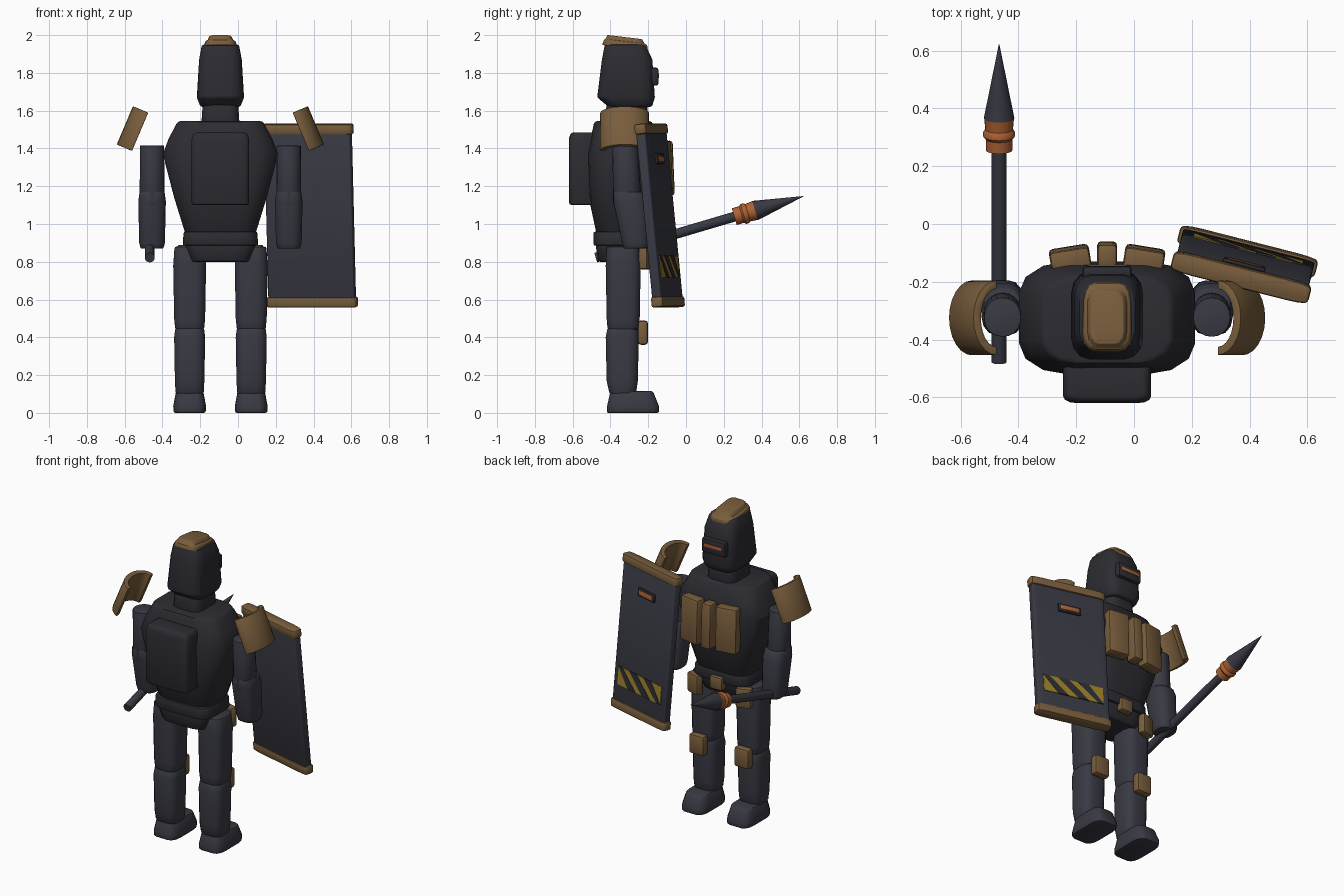
import bpy
import bmesh
import math
from mathutils import Matrix, Vector

default_cube = bpy.data.objects.get("Cube")
if default_cube:
    bpy.data.objects.remove(default_cube, do_unlink=True)


def make_material(name, red, green, blue):
    material = bpy.data.materials.new(name)
    material.use_nodes = True
    color = (red, green, blue, 1)
    material.diffuse_color = color
    shader = next(n for n in material.node_tree.nodes if n.type == "BSDF_PRINCIPLED")
    shader.inputs["Base Color"].default_value = color
    return material


DARK = make_material("dark armor", 0.025, 0.025, 0.032)
STEEL = make_material("gunmetal", 0.04, 0.041, 0.056)
BRONZE = make_material("bronze brown", 0.19, 0.11, 0.045)
COPPER = make_material("copper orange", 0.42, 0.12, 0.035)
YELLOW = make_material("hazard yellow", 0.32, 0.21, 0.025)

CENTER = -0.093  # the body's mirror plane
BODY = Matrix.Translation((CENTER, 0, 0))


def finish(name, bm, material, matrix=BODY, bevel=0.0):
    """Bevel the hard edges, place the mesh and shade it."""
    bmesh.ops.recalc_face_normals(bm, faces=bm.faces)
    if bevel:
        hard = [e for e in bm.edges
                if len(e.link_faces) == 2 and e.calc_face_angle() > math.radians(40)]
        bmesh.ops.bevel(bm, geom=hard, offset=bevel, segments=2, profile=0.5,
                        affect="EDGES", clamp_overlap=True)
    mesh = bpy.data.meshes.new(name)
    bm.to_mesh(mesh)
    bm.free()
    mesh.materials.append(material)
    obj = bpy.data.objects.new(name, mesh)
    bpy.context.collection.objects.link(obj)
    obj.matrix_world = matrix
    bpy.ops.object.select_all(action="DESELECT")
    obj.select_set(True)
    bpy.context.view_layer.objects.active = obj
    bpy.ops.object.shade_smooth_by_angle(angle=math.radians(35))
    return obj


def bridge(bm, rings):
    """Skin a stack of point rings and cap both ends."""
    loops = [[bm.verts.new(p) for p in ring] for ring in rings]
    count = len(loops[0])
    for low, high in zip(loops, loops[1:]):
        for i in range(count):
            j = (i + 1) % count
            bm.faces.new((low[i], low[j], high[j], high[i]))
    bm.faces.new(loops[0][::-1])
    bm.faces.new(loops[-1])


def loft(name, rows, material, corner=0.5, matrix=BODY, bevel=0.01, steps=4):
    """Rounded-rectangle sections; each row is z, half width, back y, front y."""
    rings = []
    for z, half, back, front in rows:
        mid, depth = (back + front) / 2, (front - back) / 2
        rx, ry = half * corner, depth * corner
        ring = []
        for quarter, (sx, sy) in enumerate([(1, 1), (-1, 1), (-1, -1), (1, -1)]):
            for step in range(steps):
                a = (quarter + step / (steps - 1) * 0.999) * math.pi / 2
                ring.append((sx * (half - rx) + rx * math.cos(a),
                             mid + sy * (depth - ry) + ry * math.sin(a), z))
        rings.append(ring)
    bm = bmesh.new()
    bridge(bm, rings)
    bmesh.ops.remove_doubles(bm, verts=bm.verts, dist=0.0005)
    return finish(name, bm, material, matrix, bevel)


def box(name, size, place, material, matrix=BODY, bevel=0.01, turn=0.0, tilt=0.0):
    bm = bmesh.new()
    bmesh.ops.create_cube(bm, size=1)
    bmesh.ops.scale(bm, vec=size, verts=bm.verts)
    local = (Matrix.Translation(place) @ Matrix.Rotation(turn, 4, "Z")
             @ Matrix.Rotation(tilt, 4, "X"))
    return finish(name, bm, material, matrix @ local, bevel)


# Head, crest, visor and neck
loft("helmet", [(1.62, 0.105, -0.41, -0.18), (1.67, 0.125, -0.47, -0.165),
                (1.87, 0.113, -0.445, -0.178), (1.95, 0.098, -0.43, -0.215)], DARK)
crest_frame = Matrix.Translation((CENTER, -0.322, 1.943)) @ Matrix.Rotation(-0.12, 4, "X")
loft("helmet_crest", [(-0.01, 0.088, -0.122, 0.122), (0.018, 0.08, -0.115, 0.115),
                      (0.024, 0.068, -0.108, 0.1), (0.046, 0.058, -0.1, 0.085)],
     BRONZE, matrix=crest_frame, bevel=0.005)
box("visor_plate", (0.17, 0.045, 0.095), (0, -0.168, 1.78), DARK, bevel=0.012)
box("visor_slit", (0.13, 0.008, 0.022), (0, -0.146, 1.785), COPPER, bevel=0.002)
loft("neck", [(1.5, 0.103, -0.43, -0.2), (1.65, 0.093, -0.42, -0.205)], DARK)

# Torso, backpack, belt and pelvis
loft("torso", [(0.93, 0.18, -0.47, -0.2), (1.14, 0.245, -0.515, -0.155),
               (1.37, 0.305, -0.52, -0.13), (1.45, 0.275, -0.505, -0.145),
               (1.545, 0.225, -0.485, -0.18)], DARK, corner=0.55, bevel=0.015)
loft("backpack", [(1.1, 0.152, -0.62, -0.47), (1.45, 0.152, -0.62, -0.47),
                  (1.485, 0.14, -0.61, -0.47)], DARK, corner=0.3, bevel=0.015)
loft("belt", [(0.885, 0.2, -0.49, -0.19), (0.96, 0.195, -0.49, -0.19)], DARK, corner=0.45)
loft("pelvis", [(0.8, 0.155, -0.465, -0.23), (0.9, 0.192, -0.48, -0.2)], DARK)

# Chest pouches and belt buckle
box("chest_center_strip", (0.07, 0.08, 0.29), (0, -0.105, 1.295), BRONZE,
    bevel=0.015, tilt=0.04)
box("buckle", (0.09, 0.05, 0.085), (0, -0.195, 0.885), BRONZE, bevel=0.012)


def shoulder_pad(name, side):
    """Half-round shell leaning in over the upper arm."""
    arc = [math.pi * (i / 12 - 0.5) for i in range(13)]
    outer = [(0.088 * math.cos(a), 0.13 * math.sin(a)) for a in arc]
    inner = [(0.058 * math.cos(a), 0.1 * math.sin(a)) for a in reversed(arc)]
    rings = [[(side * x, y, z) for x, y in outer + inner] for z in (-0.11, 0.11)]
    bm = bmesh.new()
    bridge(bm, rings)
    frame = (Matrix.Translation((CENTER + side * 0.425, -0.325, 1.488))
             @ Matrix.Rotation(-side * 0.4, 4, "Y"))
    finish(name, bm, BRONZE, frame, 0.004)


# Paired parts
for label, side in (("left", 1), ("right", -1)):
    box(label + "_chest_pouch", (0.14, 0.075, 0.29), (side * 0.128, -0.12, 1.295), BRONZE,
        bevel=0.015, turn=-side * 0.16, tilt=0.04)
    box(label + "_hip_pouch", (0.1, 0.05, 0.13), (side * 0.178, -0.215, 0.825), BRONZE,
        bevel=0.014, turn=-side * 0.3)
    leg = Matrix.Translation((CENTER + side * 0.163, 0, 0))
    loft(label + "_thigh", [(0.44, 0.076, -0.415, -0.25), (0.5, 0.082, -0.42, -0.245),
                            (0.78, 0.087, -0.425, -0.24), (0.88, 0.08, -0.42, -0.25)],
         STEEL, 0.6, leg)
    loft(label + "_shin", [(0.1, 0.074, -0.405, -0.265), (0.17, 0.078, -0.42, -0.255),
                           (0.4, 0.082, -0.425, -0.25), (0.45, 0.076, -0.415, -0.255)],
         STEEL, 0.6, leg)
    loft(label + "_boot", [(0, 0.085, -0.42, -0.142), (0.035, 0.087, -0.418, -0.143),
                           (0.115, 0.072, -0.4, -0.175)], STEEL, 0.5, leg)
    box(label + "_knee_pad", (0.11, 0.055, 0.13), (side * 0.163, -0.228, 0.425), BRONZE,
        bevel=0.018)
    arm = Matrix.Translation((CENTER + side * 0.362, 0, 0))
    loft(label + "_upper_arm", [(1.1, 0.066, -0.385, -0.235), (1.415, 0.064, -0.39, -0.255)],
         STEEL, 0.95, arm, 0.003, 6)
    loft(label + "_forearm", [(0.87, 0.06, -0.33, -0.2), (0.9, 0.068, -0.338, -0.195),
                              (1.12, 0.073, -0.385, -0.205), (1.17, 0.066, -0.385, -0.225)],
         STEEL, 0.7, arm, 0.006)
    shoulder_pad(label + "_shoulder_pad", side)

# Spear, turned along its own axis
butt, tip = Vector((-0.467, -0.478, 0.822)), Vector((-0.467, 0.622, 1.147))
spear_frame = Matrix.Translation(butt) @ (tip - butt).to_track_quat("Z", "Y").to_matrix().to_4x4()
LENGTH = (tip - butt).length


def turned(name, material, profile):
    rings = [[(r * math.cos(i * math.tau / 20), r * math.sin(i * math.tau / 20), z)
              for i in range(20)] for r, z in profile]
    bm = bmesh.new()
    bridge(bm, rings)
    finish(name, bm, material, spear_frame)


turned("spear_shaft", STEEL, [(0.026, 0), (0.026, 0.8)])
turned("spear_collar", COPPER, [(0.046, 0.765), (0.046, 0.805), (0.055, 0.815), (0.055, 0.83),
                                (0.048, 0.84), (0.052, 0.885)])
turned("spear_head", STEEL, [(0.053, 0.88), (0.001, LENGTH)])

# Shield, in its own leaning frame
shield = (Matrix.Translation((0.382, -0.14, 1.045)) @ Matrix.Rotation(-0.25, 4, "Z")
          @ Matrix.Rotation(0.1, 4, "X"))
loft("shield_body", [(-0.47, 0.235, -0.028, 0.026), (0.47, 0.235, -0.028, 0.026)],
     STEEL, 0.18, shield, 0.004)
for label, z in (("top", 0.46), ("bottom", -0.46)):
    loft("shield_%s_rim" % label, [(z - 0.028, 0.246, -0.036, 0.036),
                                   (z + 0.028, 0.246, -0.036, 0.036)],
         BRONZE, 0.3, shield, 0.014)
box("shield_slot_frame", (0.15, 0.016, 0.055), (0, 0.03, 0.3), DARK, shield, 0.006)
box("shield_slot", (0.12, 0.008, 0.028), (0, 0.037, 0.3), COPPER, shield, 0.002)
box("hazard_band", (0.39, 0.006, 0.115), (0, 0.027, -0.275), YELLOW, shield, 0)


def hazard_stripe(name, x):
    bm = bmesh.new()
    shape = [(x - 0.1, -0.058), (x - 0.03, -0.058), (x + 0.1, 0.058), (x + 0.03, 0.058)]
    shape = [(max(-0.196, min(0.196, px)), pz) for px, pz in shape]
    bridge(bm, [[(px, y, pz - 0.275) for px, pz in shape] for y in (0.026, 0.032)])
    finish(name, bm, DARK, shield)


for number, x in enumerate((-0.13, 0.0, 0.13)):
    hazard_stripe("hazard_stripe_%d" % (number + 1), x)
